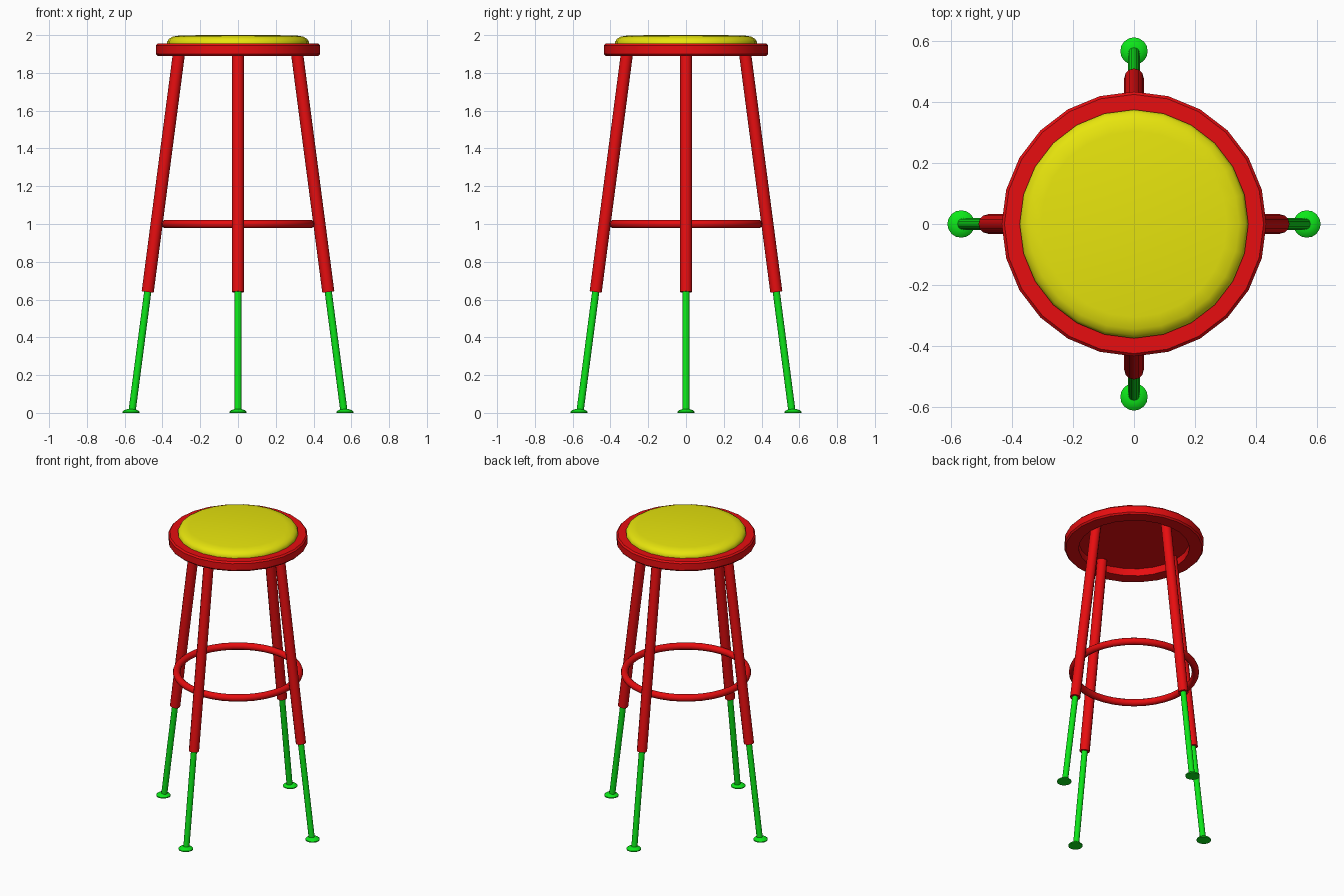
import bpy
import math
from mathutils import Vector

if "Cube" in bpy.data.objects:
    bpy.data.objects.remove(bpy.data.objects["Cube"], do_unlink=True)


def material(name, colour):
    mat = bpy.data.materials.new(name)
    mat.use_nodes = True
    mat.diffuse_color = colour
    mat.node_tree.nodes["Principled BSDF"].inputs["Base Color"].default_value = colour
    return mat


RED = material("red paint", (0.8, 0.004, 0.005, 1))
GREEN = material("green paint", (0.004, 0.8, 0.01, 1))
YELLOW = material("yellow vinyl", (0.8, 0.78, 0.004, 1))


def finish(obj, name, mat, angle=35):
    obj.name = name
    obj.data.materials.clear()
    obj.data.materials.append(mat)
    bpy.ops.object.select_all(action="DESELECT")
    obj.select_set(True)
    bpy.context.view_layer.objects.active = obj
    bpy.ops.object.shade_smooth_by_angle(angle=math.radians(angle))
    return obj


def lathe(name, profile, mat, sides=24, centre=(0, 0, 0), angle=35):
    """Spin an (r, z) profile, listed from bottom centre to top centre."""
    verts, rings, faces = [], [], []
    for r, z in profile:
        count = sides if r > 0 else 1
        rings.append([len(verts) + i for i in range(count)])
        for i in range(count):
            a = 2 * math.pi * i / sides
            verts.append((r * math.cos(a), r * math.sin(a), z))
    for low, high in zip(rings, rings[1:]):
        for i in range(sides):
            j = (i + 1) % sides
            if len(low) == 1:
                faces.append((low[0], high[j], high[i]))
            elif len(high) == 1:
                faces.append((low[i], low[j], high[0]))
            else:
                faces.append((low[i], low[j], high[j], high[i]))
    mesh = bpy.data.meshes.new(name)
    mesh.from_pydata(verts, [], faces)
    obj = bpy.data.objects.new(name, mesh)
    obj.location = centre
    bpy.context.collection.objects.link(obj)
    return finish(obj, name, mat, angle)


def rod(name, start, end, radius, mat, sides=12):
    start, end = Vector(start), Vector(end)
    axis = end - start
    bpy.ops.mesh.primitive_cylinder_add(vertices=sides, radius=radius, depth=axis.length,
                                        location=(start + end) / 2)
    obj = bpy.context.object
    obj.rotation_euler = axis.to_track_quat("Z", "Y").to_euler()
    return finish(obj, name, mat)


# Seat: hollow-bottomed rim with a padded top
lathe("seat_rim", [(0, 1.94), (0.345, 1.94), (0.345, 1.89), (0.425, 1.89), (0.434, 1.9),
                   (0.434, 1.945), (0.425, 1.955), (0, 1.955)], RED)
lathe("seat_cushion", [(0, 1.95), (0.375, 1.95), (0.375, 1.965), (0.366, 1.98),
                       (0.345, 1.992), (0.305, 1.999), (0, 2.0)], YELLOW, angle=50)

# Ring footrest
bpy.ops.mesh.primitive_torus_add(major_radius=0.383, minor_radius=0.023, major_segments=36,
                                 minor_segments=10, location=(0, 0, 1.0))
finish(bpy.context.object, "footrest_ring", RED, 60)


# Four splayed legs, each a tube with a thinner extension and a foot pad
def reach(z):
    return 0.562 - 0.131 * z


for side, (dx, dy) in {"left": (1, 0), "right": (-1, 0), "front": (0, -1), "back": (0, 1)}.items():
    def at(z):
        return (dx * reach(z), dy * reach(z), z)

    rod(side + "_leg_tube", at(0.64), at(1.938), 0.032, RED)
    rod(side + "_leg_extension", at(0.012), at(0.7), 0.019, GREEN)
    lathe(side + "_foot_pad", [(0, 0), (0.045, 0), (0.045, 0.006), (0.036, 0.014),
                               (0.02, 0.02), (0, 0.02)], GREEN, 16,
          (dx * 0.567, dy * 0.567, 0))
